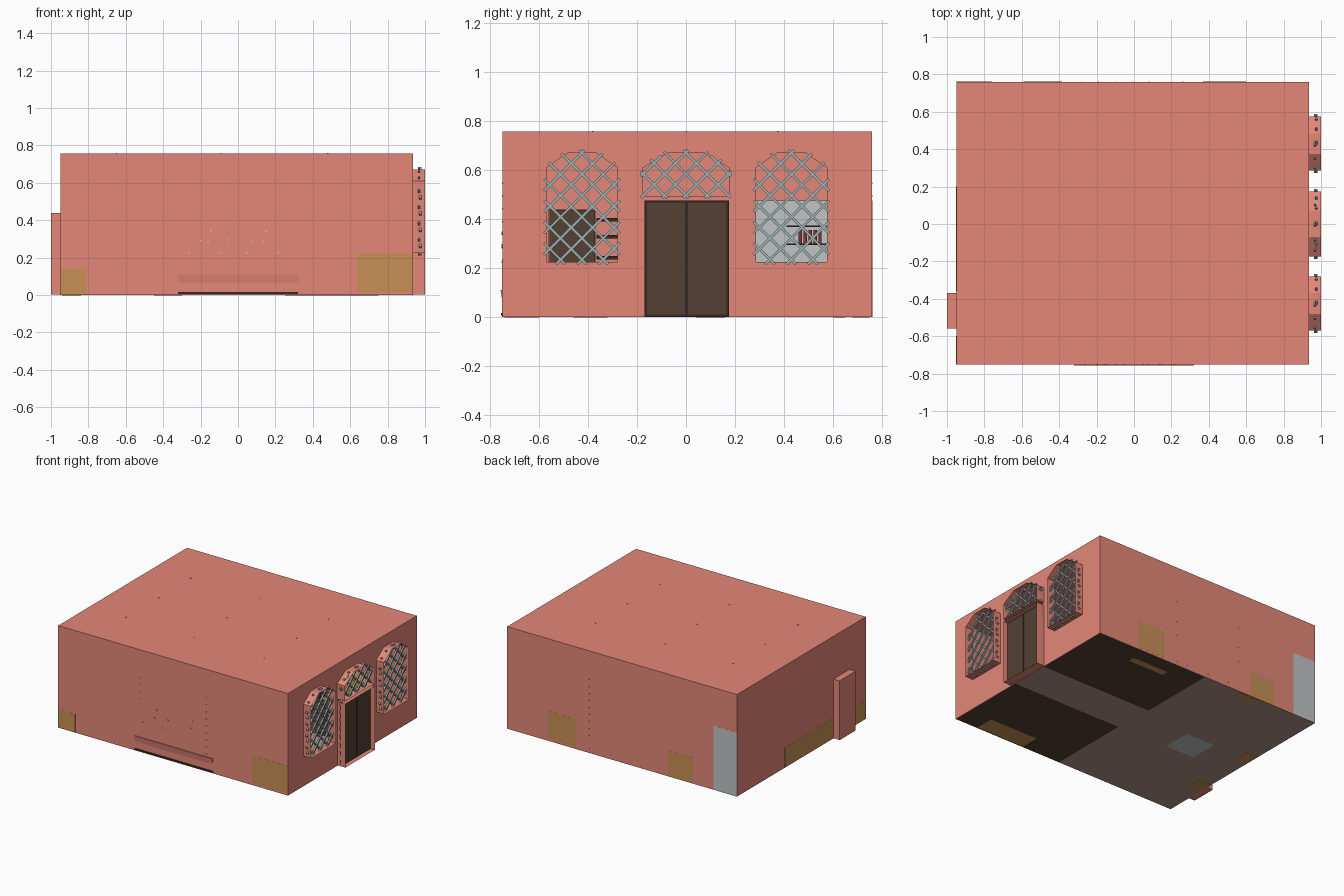
import bpy, bmesh, math
from mathutils import Matrix, Vector

if "Cube" in bpy.data.objects:
    bpy.data.objects.remove(bpy.data.objects["Cube"])


def mat(name, r, g, b):
    m = bpy.data.materials.new(name)
    m.diffuse_color = (r, g, b, 1)
    m.use_nodes = True
    m.node_tree.nodes["Principled BSDF"].inputs["Base Color"].default_value = m.diffuse_color
    return m


WALL = mat("terracotta wall", .78, .242, .188)
BROWN = mat("door brown", .087, .051, .034)
DARK = mat("dark wood", .035, .023, .017)
FLOOR = mat("floor grey", .44, .29, .25)
STEEL = mat("lattice steel", .34, .44, .45)
GREY = mat("light grey", .53, .56, .565)
GOLD = mat("golden wood", .58, .28, .09)
RED = mat("dark red", .20, .03, .03)

X0, X1, Y0, Y1, H, XF = -.95, .935, -.75, .76, .757, 1.0


def finish(name, bm, m):
    me = bpy.data.meshes.new(name)
    bm.to_mesh(me)
    bm.free()
    me.materials.append(m)
    ob = bpy.data.objects.new(name, me)
    bpy.context.collection.objects.link(ob)
    return ob


def add_box(bm, a, b, rot=None):
    a, b = Vector(a), Vector(b)
    M = Matrix.Translation((a + b) / 2)
    if rot:
        M = M @ rot
    bmesh.ops.create_cube(bm, size=1, matrix=M @ Matrix.Diagonal((*(b - a), 1)))


def boxes(name, m, *pairs):
    bm = bmesh.new()
    for a, b in pairs:
        add_box(bm, a, b)
    return finish(name, bm, m)


def quads(name, m, *faces):
    bm = bmesh.new()
    for f in faces:
        bm.faces.new([bm.verts.new(p) for p in f])
    return finish(name, bm, m)


def end_wall(name, x, holes, n):
    # wall across y with cut openings
    bm = bmesh.new()
    for loop in [rect(Y0, Y1, 0, H)] + holes:
        vs = [bm.verts.new((x, y, z)) for y, z in loop]
        for i, v in enumerate(vs):
            bm.edges.new((v, vs[i - 1]))
    bmesh.ops.triangle_fill(bm, use_beauty=True, edges=bm.edges[:], normal=(n, 0, 0))
    return finish(name, bm, WALL)


def rect(a, b, z0, z1):
    return [(a, z0), (b, z0), (b, z1), (a, z1)]


def arch(c, w, z0, inset):
    return [(c - w, z0), (c + w, z0), (c + w, .61), (c + w - inset, .672),
            (c - w + inset, .672), (c - w, .61)]


def reveal(name, loop, xa, xb):
    # outer sleeve around an opening
    quads(name, WALL, *[[(xa, *loop[i - 1]), (xa, *loop[i]), (xb, *loop[i]), (xb, *loop[i - 1])]
                        for i in range(len(loop))])


def clip(p, d, poly):
    t0, t1 = -9, 9
    for i in range(len(poly)):
        a, b = Vector(poly[i - 1]), Vector(poly[i])
        n = Vector((a.y - b.y, b.x - a.x))
        den, num = n.dot(d), n.dot(a - p)
        if abs(den) < 1e-6:
            if num > 0:
                return None
        elif den > 0:
            t0 = max(t0, num / den)
        else:
            t1 = min(t1, num / den)
    return (t0, t1) if t1 - t0 > .02 else None


def lattice(name, loop, c, zb):
    bm = bmesh.new()
    for s in (1, -1):
        d = Vector((1, s)).normalized()
        for k in range(-9, 10):
            p = Vector((c + k * .087, zb))
            t = clip(p, d, loop)
            if t:
                q, ln, x = p + d * (t[0] + t[1]) / 2, (t[1] - t[0]) / 2 + .013, .971 + s * .003
                add_box(bm, (x - .006, q.x - ln, q.y - .0055), (x + .006, q.x + ln, q.y + .0055),
                        Matrix.Rotation(s * math.pi / 4, 4, 'X'))
    finish(name, bm, STEEL)


# shell
quads("side_walls", WALL,
      [(X0, Y0, 0), (X1, Y0, 0), (X1, Y0, H), (X0, Y0, H)],
      [(X1, Y1, 0), (X0, Y1, 0), (X0, Y1, H), (X1, Y1, H)])
quads("roof", WALL, [(X0, Y0, H), (X1, Y0, H), (X1, Y1, H), (X0, Y1, H)])
quads("floor", FLOOR, [(X0, Y1, 0), (X1, Y1, 0), (X1, Y0, 0), (X0, Y0, 0)])

win_l, win_r = arch(-.425, .145, .225, .09), arch(.43, .145, .225, .09)
transom, door = arch(0, .175, .495, .105), rect(-.17, .175, .003, .475)
alcove = rect(-.56, -.37, .002, .44)
end_wall("entrance_wall", X1, [win_l, win_r, transom, door], 1)
end_wall("rear_wall", X0, [alcove], -1)

# window and door sleeves with lattices
for name, loop, c, zb in (("left_window", win_l, -.425, .235), ("right_window", win_r, .43, .235),
                          ("transom_window", transom, 0, .497)):
    reveal(name + "_sleeve", loop, X1, XF)
    lattice(name + "_lattice", loop, c, zb)
reveal("door_sleeve", door, X1, XF)

# entrance door
boxes("door_frame", DARK, ((.95, -.17, .003), (.965, .175, .475)))
boxes("door_leaves", BROWN, ((.955, -.160, .01), (.97, -.004, .468)),
      ((.955, .009, .01), (.97, .165, .468)))

# rear alcove with inner door
reveal("alcove_sleeve", alcove, X0, -1)
quads("alcove_back", WALL, [(-1, -.37, 0), (-1, -.56, 0), (-1, -.56, .44), (-1, -.37, .44)])
boxes("inner_door", BROWN, ((-.99, -.558, .003), (-.96, -.372, .438)))

# raised dark platforms
boxes("platforms", BROWN, ((.015, .17, -.0005), (.93, .755, .015)),
      ((.03, -.745, -.0005), (.93, -.13, .015)))

# low ledge showing through the front wall
bm = bmesh.new()
prof = [(-.749, .06), (-.757, .11), (-.70, .11), (-.70, .06)]
va = [bm.verts.new((-.32, y, z)) for y, z in prof]
vb = [bm.verts.new((.32, y, z)) for y, z in prof]
bm.faces.new(va[::-1])
bm.faces.new(vb)
for i in range(4):
    bm.faces.new((va[i - 1], va[i], vb[i], vb[i - 1]))
bmesh.ops.recalc_face_normals(bm, faces=bm.faces[:])
finish("front_ledge", bm, WALL)
boxes("front_plinth", DARK, ((-.32, -.756, .007), (.32, -.70, .017)))

# small studs on the two long walls
bm = bmesh.new()
for y in (Y0, Y1):
    for x in (-.28, .263):
        for i in range(9):
            z = .13 + i * .052
            add_box(bm, (x - .002, y - .002, z - .003), (x + .002, y + .002, z + .003))
for i in range(7):
    x = -.28 + i * .09
    add_box(bm, (x - .002, Y1 - .004, .03), (x + .002, Y1 + .002, .035))
finish("wall_studs", bm, WALL)
bm = bmesh.new()
for x, z in ((-.2, .29), (-.16, .285), (-.05, .295), (.08, .285), (.135, .285), (-.145, .345),
             (.15, .34), (-.26, .225), (-.1, .225), (.05, .225), (.215, .225)):
    add_box(bm, (x - .004, Y0 - .003, z - .004), (x + .004, Y0 + .02, z + .004))
finish("wall_hooks", bm, GREY)

# lamp cords just breaking the roof
bm = bmesh.new()
for x in (-.65, -.09, .48):
    for y in (-.38, 0, .375):
        add_box(bm, (x - .003, y - .003, .70), (x + .003, y + .003, H + .003))
finish("lamp_cords", bm, WALL)

# benches against the walls, backs flush with the outer face
E = .0006
boxes("wall_benches", GOLD,
      ((.37, .62, .015), (.60, Y1 + E, .22)), ((-.59, .62, .001), (-.385, Y1 + E, .19)),
      ((X0 - E, -.36, .001), (-.83, .2, .15)), ((.64, Y0 - E, .015), (.932, -.62, .22)),
      ((X0 - E, Y0 - E, .001), (-.81, -.6, .14)))

# bench and table feet reaching through the floor
boxes("bench_feet", GOLD,
      ((.35, -.74, -.001), (.75, -.60, .02)), ((.25, .60, -.001), (.55, .65, .02)),
      ((-.94, .04, -.001), (-.84, .16, .02)), ((-.94, -.46, -.001), (-.84, -.32, .02)),
      ((-.45, .68, -.001), (-.30, .75, .02)))

# tables and stools
bm, tops = bmesh.new(), bmesh.new()
for x, y in ((.55, -.5), (.55, .45), (.2, -.5), (.2, .45)):
    add_box(tops, (x - .1, y - .08, .17), (x + .1, y + .08, .185))
    add_box(tops, (x - .015, y - .015, .015), (x + .015, y + .015, .17))
    for s in (-1, 1):
        add_box(bm, (x - .05, y + s * .13 - .035, .015), (x + .05, y + s * .13 + .035, .10))
finish("tables", tops, GOLD)
finish("stools", bm, BROWN)

# serving counter, cabinet and shelves
boxes("serving_counter", GREY, ((-.62, -.12, -.0005), (-.38, .1, .2)))
boxes("tall_cabinet", GREY, ((-.949, .28, .001), (-.76, Y1 + E, .475)))
boxes("cabinet_shelves", DARK, ((-.76, .41, .368), (-.72, .60, .374)),
      ((-.76, .41, .295), (-.72, .60, .301)))
boxes("shelf_books", RED, *[((-.755, .46 + i * .02, .301), (-.725, .474 + i * .02, .355))
                            for i in range(5)])
boxes("rear_shelves", DARK, *[((-.949, -.365, z), (-.88, -.2, z + .015))
                              for z in (.235, .32, .39)])
